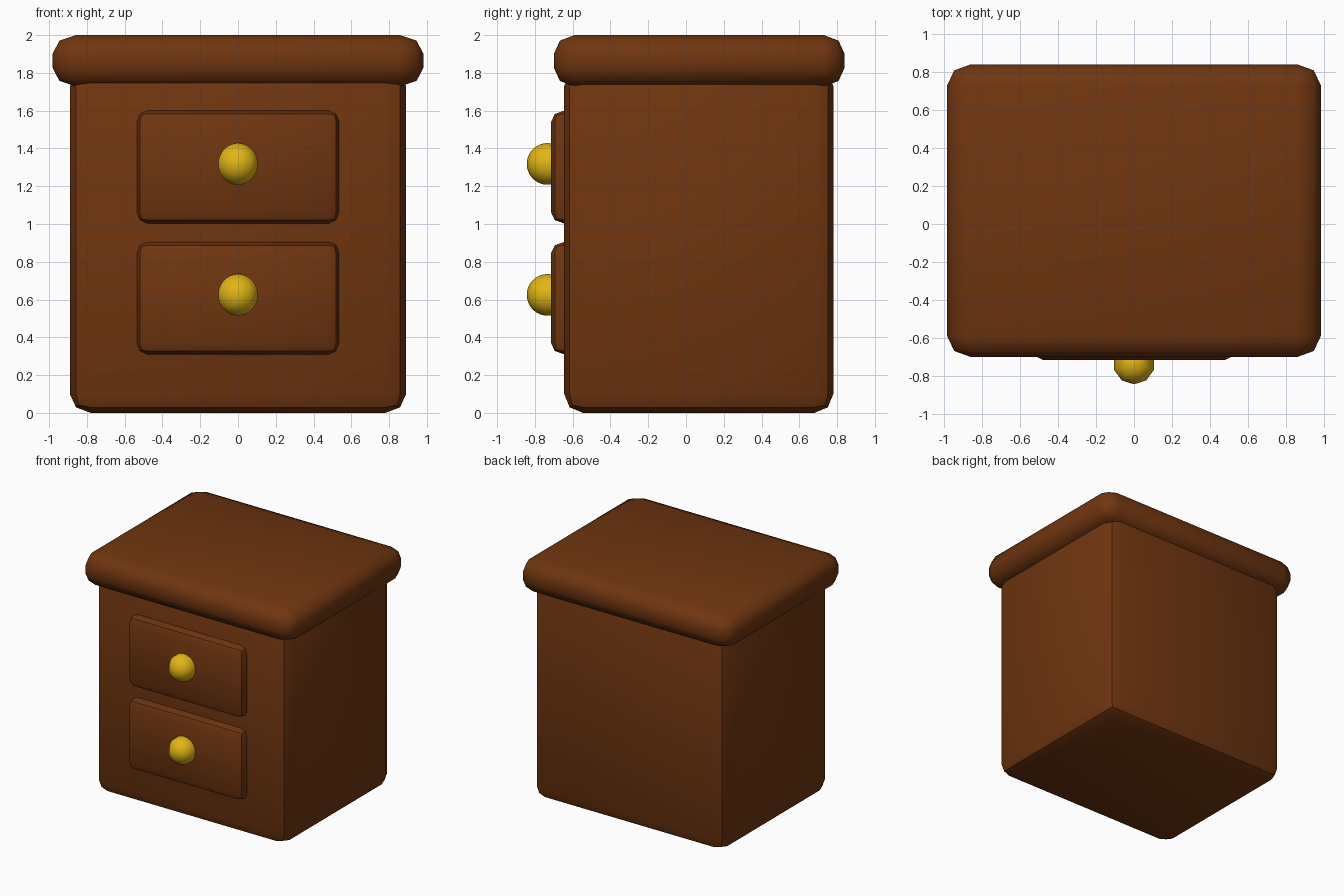
import bpy, bmesh, math
from mathutils import Vector

if "Cube" in bpy.data.objects:
    bpy.data.objects.remove(bpy.data.objects["Cube"])


def flat_colour(name, rgb):
    m = bpy.data.materials.new(name)
    m.diffuse_color = (*rgb, 1.0)
    m.use_nodes = True
    m.node_tree.nodes["Principled BSDF"].inputs["Base Color"].default_value = m.diffuse_color
    return m


wood = flat_colour("brown_wood", (0.16, 0.036, 0.005))
brass = flat_colour("yellow_brass", (0.75, 0.46, 0.008))


def finish(bm, name, mat, sharp_angle=None):
    for f in bm.faces:
        f.smooth = True
    if sharp_angle:
        for e in bm.edges:
            if len(e.link_faces) == 2 and e.calc_face_angle() > sharp_angle:
                e.smooth = False
    me = bpy.data.meshes.new(name)
    bm.to_mesh(me)
    bm.free()
    me.materials.append(mat)
    ob = bpy.data.objects.new(name, me)
    bpy.context.collection.objects.link(ob)
    return ob


def rounded_box(name, lo, hi, bevel, sharp_angle=None):
    """Box from lo to hi with two-step rounded edges; bevel size given per axis."""
    lo, hi, bevel = Vector(lo), Vector(hi), Vector(bevel)
    size, centre = hi - lo, (lo + hi) / 2
    bm = bmesh.new()
    bmesh.ops.create_cube(bm, size=1)
    bmesh.ops.scale(bm, verts=bm.verts, vec=[s / b for s, b in zip(size, bevel)])
    bmesh.ops.bevel(bm, geom=bm.edges[:], offset=1, offset_type='OFFSET',
                    segments=2, profile=0.5, affect='EDGES')
    bmesh.ops.scale(bm, verts=bm.verts, vec=bevel)
    bmesh.ops.translate(bm, verts=bm.verts, vec=centre)
    bmesh.ops.recalc_face_normals(bm, faces=bm.faces)
    return finish(bm, name, wood, sharp_angle)


def knob(name, z):
    """Ten-sided half ball, with small full caps at its poles reaching the drawer."""
    r = 0.11
    bm = bmesh.new()
    bmesh.ops.create_uvsphere(bm, u_segments=10, v_segments=32, radius=r)
    back = [f for f in bm.faces
            if f.calc_center_median().y > 0.0001 and abs(f.calc_center_median().z) < 0.095]
    bmesh.ops.delete(bm, geom=back, context='FACES')
    bmesh.ops.translate(bm, verts=bm.verts, vec=(0, -0.733, z))
    return finish(bm, name, brass)


crisp = math.radians(30)

# Cabinet body and rounded top slab
rounded_box("cabinet_body", (-0.89, -0.645, 0), (0.89, 0.78, 1.83), (0.11, 0.10, 0.10), crisp)
rounded_box("top_slab", (-0.982, -0.70, 1.728), (0.982, 0.84, 2.0), (0.125, 0.11, 0.10))

# Two drawers, each with a knob
for label, z0, z1, zk in (("lower", 0.31, 0.905, 0.625), ("upper", 1.003, 1.6, 1.318)):
    rounded_box(label + "_drawer", (-0.535, -0.715, z0), (0.535, -0.53, z1),
                (0.055, 0.07, 0.06), crisp)
    knob(label + "_knob", zk)
